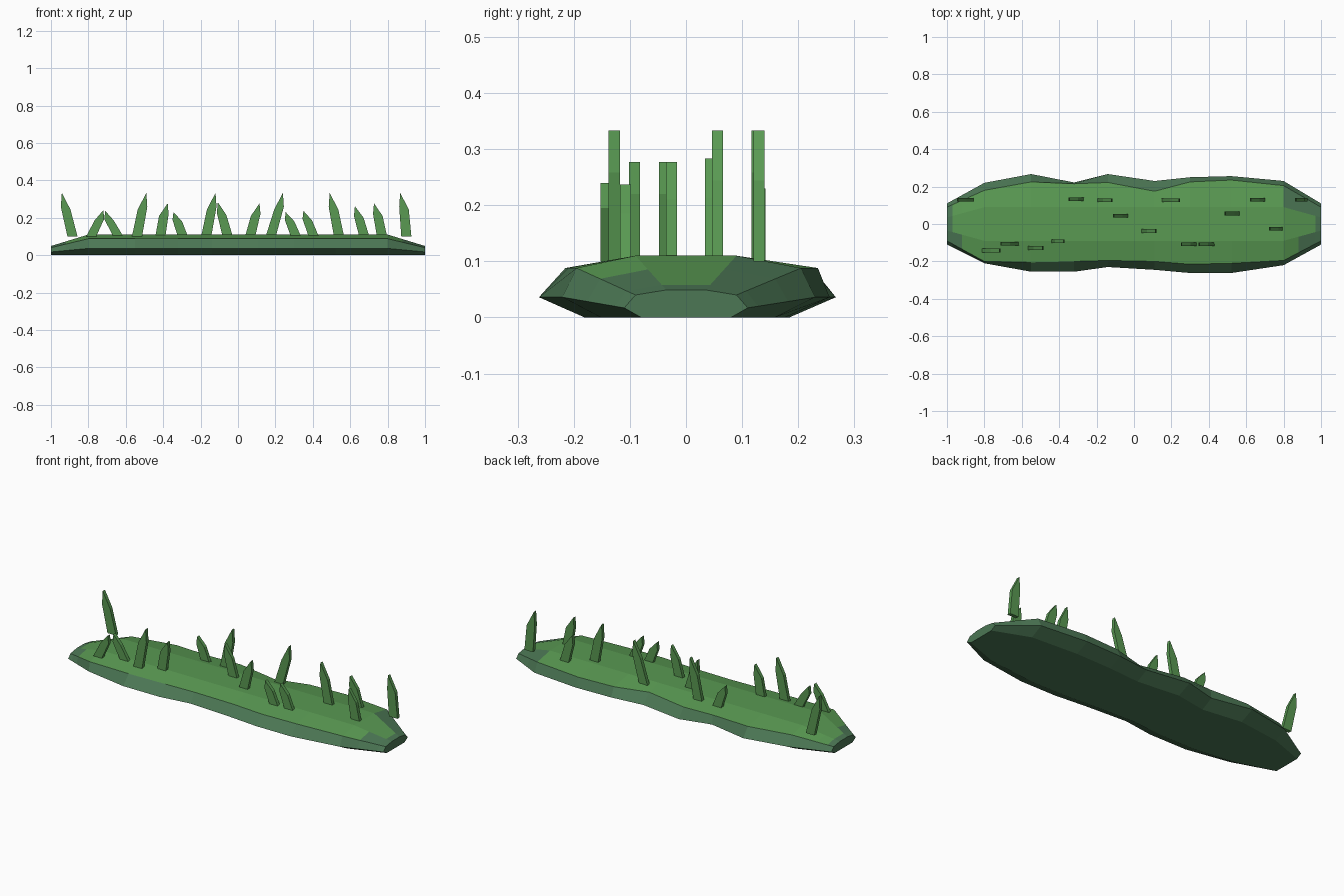
import bpy

if "Cube" in bpy.data.objects:
    bpy.data.objects.remove(bpy.data.objects["Cube"])


def material(name, color):
    m = bpy.data.materials.new(name)
    m.diffuse_color = (*color, 1)
    m.use_nodes = True
    m.node_tree.nodes["Principled BSDF"].inputs["Base Color"].default_value = m.diffuse_color
    return m


GRASS = material("grass green", (0.10, 0.32, 0.085))
EARTH = material("mossy grey green", (0.072, 0.185, 0.09))


def build(name, verts, faces, mats):
    me = bpy.data.meshes.new(name)
    me.from_pydata(verts, [], faces)
    ob = bpy.data.objects.new(name, me)
    bpy.context.collection.objects.link(ob)
    for m in mats:
        me.materials.append(m)
    return ob


# Platform stations: x, front edge, front rim, back rim, back edge
stations = [
    (-0.80, -0.21, -0.20, 0.18, 0.22),
    (-0.55, -0.255, -0.205, 0.225, 0.267),
    (-0.32, -0.255, -0.20, 0.215, 0.222),
    (-0.14, -0.23, -0.195, 0.222, 0.267),
    (0.11, -0.245, -0.20, 0.175, 0.23),
    (0.30, -0.262, -0.215, 0.225, 0.25),
    (0.52, -0.262, -0.21, 0.235, 0.256),
    (0.80, -0.22, -0.195, 0.205, 0.23),
]


def section(x, front, front_rim, back_rim, back):
    return [(x, front * 0.69, 0), (x, front, 0.036), (x, front_rim, 0.088),
            (x, -0.09, 0.11), (x, 0.09, 0.11),
            (x, back_rim, 0.088), (x, back, 0.036), (x, back * 0.69, 0)]


def end_section(x):
    half = [(-0.08, 0), (-0.11, 0.017), (-0.09, 0.04), (-0.035, 0.049)]
    return [(x, y, z) for y, z in half] + [(x, -y, z) for y, z in reversed(half)]


def blend(a, b, t):
    return [tuple(p + (q - p) * t for p, q in zip(u, v)) for u, v in zip(a, b)]


# Tapered ends get extra rings, where the grass stops
middle = [section(*s) for s in stations]
left, right = end_section(-1), end_section(1)
rings = ([left] + [blend(middle[0], left, t) for t in (0.85, 0.6)] + middle
         + [blend(middle[-1], right, t) for t in (0.4, 0.85)] + [right])
n = len(rings)
verts = [p for r in rings for p in r]
faces, slots = [], []
for i in range(n - 1):
    for k in range(8):
        a, b, c, d = i * 8 + k, i * 8 + (k + 1) % 8, i * 8 + 8 + (k + 1) % 8, i * 8 + 8 + k
        faces.append((a, d, c, b))
        crest = k == 3 and 1 <= i < n - 2
        shoulder = (k == 2 and 2 <= i < n - 3) or (k == 4 and 1 <= i < n - 4)
        slots.append(0 if crest or shoulder else 1)
faces += [tuple(range(8)), tuple(reversed(range((n - 1) * 8, n * 8)))]
slots += [1, 1]
platform = build("platform", verts, faces, [GRASS, EARTH])
platform.data.polygons.foreach_set("material_index", slots)

# Grass blades: base x, y, tip x, tip z
blades = [
    (-0.885, 0.13, -0.942, 0.333), (-0.785, -0.142, -0.72, 0.24),
    (-0.64, -0.105, -0.71, 0.237), (-0.54, -0.128, -0.49, 0.333),
    (-0.415, -0.092, -0.376, 0.277), (-0.295, 0.132, -0.345, 0.23),
    (-0.17, 0.127, -0.12, 0.333), (-0.055, 0.044, -0.108, 0.283),
    (0.065, -0.038, 0.115, 0.277), (0.175, 0.127, 0.24, 0.333),
    (0.31, -0.108, 0.255, 0.23), (0.405, -0.108, 0.35, 0.237),
    (0.54, 0.056, 0.49, 0.333), (0.675, 0.13, 0.625, 0.262),
    (0.77, -0.026, 0.727, 0.277), (0.90, 0.13, 0.867, 0.333),
]
for bx, y, tx, tz in blades:
    d = 1 if tx > bx else -1
    h = tz - 0.1
    outline = [(bx - 0.027, 0.1), (bx + 0.027, 0.1),
               (tx + 0.005, 0.1 + 0.68 * h), (tx, tz), (tx - 0.046 * d, 0.1 + 0.62 * h)]
    if d < 0:
        outline = [outline[i] for i in (0, 1, 4, 3, 2)]
        outline[4] = (tx - 0.005, 0.1 + 0.68 * h)
    bv = [(x, y - 0.01, z) for x, z in outline] + [(x, y + 0.01, z) for x, z in outline]
    bf = [tuple(range(5)), tuple(range(9, 4, -1))]
    bf += [(i, i + 5, (i + 1) % 5 + 5, (i + 1) % 5) for i in range(5)]
    build("grass_blade", bv, bf, [GRASS])
